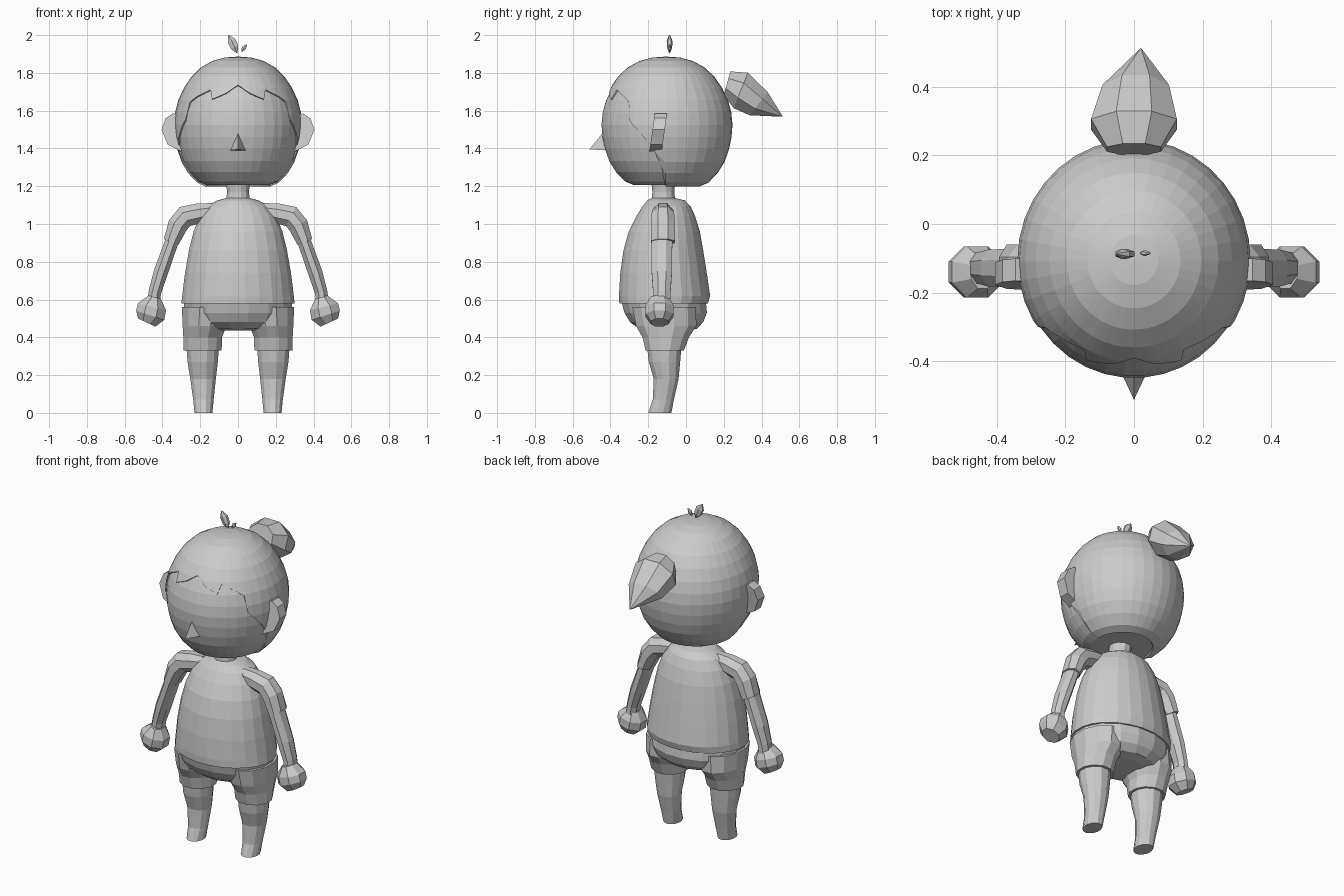
import bpy, bmesh, math
from mathutils import Vector

mat = bpy.data.materials.new("plain grey")
mat.diffuse_color = (0.6, 0.6, 0.6, 1)


def finish(name, bm):
    bmesh.ops.remove_doubles(bm, verts=bm.verts[:], dist=0.0005)
    bmesh.ops.recalc_face_normals(bm, faces=bm.faces[:])
    me = bpy.data.meshes.new(name)
    bm.to_mesh(me)
    bm.free()
    me.materials.append(mat)
    ob = bpy.data.objects.new(name, me)
    bpy.context.collection.objects.link(ob)
    return ob


def loft(name, rings, n=8, phase=0.5, caps=True):
    """Skin rings given as (centre, half axis u, half axis v)."""
    bm = bmesh.new()
    rows = []
    for c, u, v in rings:
        c, u, v = Vector(c), Vector(u), Vector(v)
        rows.append([bm.verts.new(c + u * math.cos(a) + v * math.sin(a))
                     for a in [2 * math.pi * (i + phase) / n for i in range(n)]])
    for a, b in zip(rows, rows[1:]):
        for i in range(n):
            j = (i + 1) % n
            bm.faces.new((a[i], a[j], b[j], b[i]))
    if caps:
        bm.faces.new(rows[0])
        bm.faces.new(rows[-1])
    return finish(name, bm)


def stack(name, levels, n, cx=0):
    """Horizontal rings: (z, x offset from cx, half width, y front, y back)."""
    return loft(name, [((cx + dx, (y0 + y1) / 2, z), (rx, 0, 0), (0, (y1 - y0) / 2, 0))
                       for z, dx, rx, y0, y1 in levels], n)


def limb(name, pts, y, side, n=8):
    """Tube in the x-z plane: (x, z, half thickness, half depth)."""
    rings = []
    for i, (x, z, w, d) in enumerate(pts):
        a, b = pts[max(i - 1, 0)], pts[min(i + 1, len(pts) - 1)]
        t = Vector((b[0] - a[0], 0, b[1] - a[1])).normalized()
        rings.append(((side * x, y, z), (side * -t.z * w, 0, t.x * w), (0, d, 0)))
    return loft(name, rings, n)


# Head: turned profile (radius, height)
HC = Vector((0, -0.105, 1.54))
PROFILE = [(0, 1.885), (0.07, 1.88), (0.135, 1.862), (0.195, 1.828), (0.245, 1.78),
           (0.285, 1.72), (0.315, 1.655), (0.332, 1.59), (0.338, 1.525), (0.333, 1.46),
           (0.32, 1.395), (0.298, 1.33), (0.262, 1.27), (0.215, 1.22), (0.17, 1.2)]


def radius(z):
    for (r0, z0), (r1, z1) in zip(PROFILE, PROFILE[1:]):
        if z >= z1:
            return r0 + (r1 - r0) * (z0 - z) / (z0 - z1)
    return PROFILE[-1][0]


def head_point(deg, z, k):
    a, r = math.radians(deg), radius(z)
    p = Vector((r * math.sin(a), -1.035 * r * math.cos(a) + HC.y, z))
    return HC + (p - HC) * k


loft("head", [(HC + Vector((0, 0, z - HC.z)) * 0.982, (max(r, 0.001) * 0.982, 0, 0),
               (0, max(r, 0.001) * 1.016, 0)) for r, z in PROFILE], 36)

# Hair shell: columns run from the crown down to the hairline (angle from front, height)
LINE = [(0, 1.735), (13, 1.69), (26, 1.66), (30, 1.71), (45, 1.675), (53, 1.645),
        (56, 1.55), (70, 1.46), (80, 1.38), (89, 1.2), (180, 1.2)]


def hairline(deg):
    d = abs(deg)
    for (a0, z0), (a1, z1) in zip(LINE, LINE[1:]):
        if d <= a1:
            return z0 + (z1 - z0) * (d - a0) / (a1 - a0)
    return 1.2


half = sorted({a for a, _ in LINE} | set(range(0, 181, 10)))
angles = [-a for a in reversed(half[1:])] + half
bm = bmesh.new()
cols = []
for d in angles:
    h = hairline(d)
    col = [bm.verts.new(head_point(d, max(z, h), 1.004)) for _, z in PROFILE]
    cols.append(col + [bm.verts.new(head_point(d, h, 0.97))])
for a, b in zip(cols, cols[1:]):
    for i in range(len(a) - 1):
        bm.faces.new((a[i], b[i], b[i + 1], a[i + 1]))
bmesh.ops.dissolve_degenerate(bm, dist=0.0005, edges=bm.edges[:])
finish("hair", bm)

# Hair bun at the back: rings from top and bottom points in the y-z plane
bun = []
for top, bottom, w, dx in [((0.235, 1.81), (0.20, 1.68), 0.085, 0), ((0.33, 1.805), (0.25, 1.61), 0.135, 0),
                           ((0.435, 1.70), (0.335, 1.573), 0.105, 0.005), ((0.512, 1.57), (0.508, 1.568), 0.002, 0.02)]:
    t, b = Vector((dx, *top)), Vector((dx, *bottom))
    bun.append(((t + b) / 2, (w, 0, 0), (t - b) / 2 * 1.04))
loft("hair_bun", bun, 8)

# Sprouts above the crown
limb("large_sprout", [(-0.005, 1.905, 0.003, 0.003), (-0.018, 1.935, 0.024, 0.014),
                      (-0.034, 1.97, 0.026, 0.015), (-0.05, 2.0, 0.003, 0.003)], -0.087, 1, 6)
limb("small_sprout", [(0.02, 1.912, 0.003, 0.003), (0.031, 1.933, 0.014, 0.009),
                      (0.046, 1.95, 0.003, 0.003)], -0.085, 1, 6)

# Nose
bm = bmesh.new()
top, left, right, tip = [bm.verts.new(p) for p in
                         [(0, -0.43, 1.495), (-0.043, -0.42, 1.39), (0.043, -0.42, 1.39), (0, -0.512, 1.395)]]
for f in ((top, left, tip), (top, tip, right), (left, right, tip), (top, right, left)):
    bm.faces.new(f)
finish("nose", bm)

# Neck and shirt
stack("neck", [(1.22, 0, 0.065, -0.185, -0.055), (1.17, 0, 0.06, -0.18, -0.06),
               (1.12, 0, 0.065, -0.185, -0.055)], 12)
stack("shirt", [(1.138, 0, 0.06, -0.18, -0.06), (1.125, 0, 0.11, -0.205, -0.005),
                (1.095, 0, 0.165, -0.23, 0.025), (1.04, 0, 0.205, -0.265, 0.05),
                (0.96, 0, 0.237, -0.305, 0.075), (0.86, 0, 0.262, -0.333, 0.093),
                (0.74, 0, 0.283, -0.35, 0.112), (0.62, 0, 0.298, -0.357, 0.13),
                (0.58, 0, 0.302, -0.355, 0.118)], 24)

# Shorts
stack("shorts_seat", [(0.585, 0, 0.292, -0.345, 0.11), (0.53, 0, 0.288, -0.33, 0.115),
                      (0.48, 0, 0.265, -0.30, 0.095), (0.445, 0, 0.19, -0.25, 0.06),
                      (0.435, 0, 0.11, -0.20, 0.0)], 16)

for side, tag in ((-1, "left"), (1, "right")):
    # Legs
    stack("shorts_leg_" + tag, [(0.56, -0.02 * side, 0.135, -0.29, 0.06), (0.46, -0.01 * side, 0.12, -0.27, 0.06),
                                (0.40, 0, 0.106, -0.235, 0.02), (0.33, 0, 0.104, -0.217, -0.008)], 12, 0.187 * side)
    stack("leg_" + tag, [(0.36, 0, 0.09, -0.21, -0.02), (0.27, 0, 0.083, -0.20, -0.028),
                         (0.18, -0.002 * side, 0.07, -0.173, -0.037), (0.07, -0.004 * side, 0.056, -0.178, -0.062),
                         (0, -0.004 * side, 0.049, -0.202, -0.075)], 12, 0.187 * side)
    # Arms
    limb("sleeve_" + tag, [(0.13, 1.07, 0.045, 0.05), (0.21, 1.055, 0.058, 0.058), (0.28, 1.04, 0.062, 0.064),
                           (0.318, 0.995, 0.058, 0.068), (0.354, 0.905, 0.045, 0.068)], -0.122, side)
    limb("forearm_" + tag, [(0.325, 0.98, 0.042, 0.058), (0.355, 0.895, 0.039, 0.06), (0.41, 0.74, 0.041, 0.058),
                            (0.44, 0.64, 0.036, 0.05), (0.447, 0.59, 0.036, 0.05)], -0.128, side)
    limb("hand_" + tag, [(0.441, 0.612, 0.037, 0.052), (0.455, 0.562, 0.083, 0.08),
                         (0.465, 0.517, 0.085, 0.08), (0.483, 0.478, 0.055, 0.05)], -0.14, side)
    # Ear: outline in the x-z plane, given depth with a bevelled rim
    outline = [(0.29, 1.575), (0.345, 1.585), (0.383, 1.56), (0.405, 1.5), (0.372, 1.42), (0.30, 1.385)]
    bm = bmesh.new()
    f, b = [[bm.verts.new((side * x, y + (z - 1.48) * 0.14, z)) for x, z in outline] for y in (-0.18, -0.115)]
    bm.faces.new(f)
    bm.faces.new(b)
    for i in range(6):
        j = (i + 1) % 6
        bm.faces.new((f[i], f[j], b[j], b[i]))
    finish("ear_" + tag, bm)
